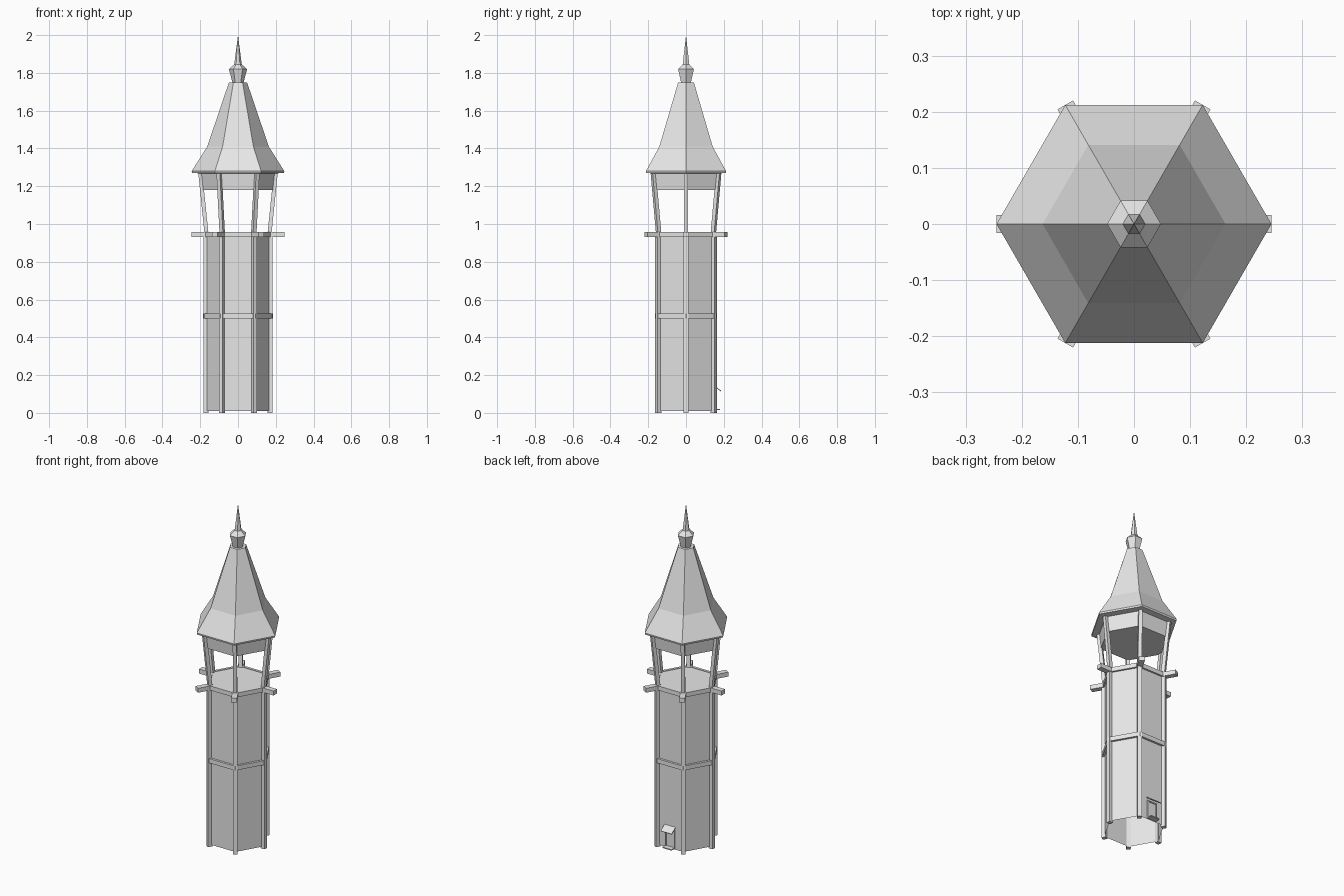
import bpy, bmesh
from math import cos, sin, radians
from mathutils import Vector, Matrix

if "Cube" in bpy.data.objects:
    bpy.data.objects.remove(bpy.data.objects["Cube"])

grey = bpy.data.materials.new("light grey")
grey.use_nodes = True
COLOUR = (0.8, 0.8, 0.8, 1)
grey.diffuse_color = COLOUR
grey.node_tree.nodes["Principled BSDF"].inputs["Base Color"].default_value = COLOUR

CORNERS = [radians(60 * i) for i in range(6)]


def finish(name, bm):
    bmesh.ops.recalc_face_normals(bm, faces=bm.faces)
    mesh = bpy.data.meshes.new(name)
    bm.to_mesh(mesh)
    bm.free()
    mesh.materials.append(grey)
    obj = bpy.data.objects.new(name, mesh)
    bpy.context.collection.objects.link(obj)
    return obj


def hexagon(name, profile, cap_start=False, cap_end=False, closed=False):
    """Six-sided shell through (radius, height) points."""
    bm = bmesh.new()
    rings = []
    for r, z in profile:
        if r == 0:
            rings.append([bm.verts.new((0, 0, z))] * 6)
        else:
            rings.append([bm.verts.new((r * cos(a), r * sin(a), z)) for a in CORNERS])
    pairs = list(zip(rings, rings[1:]))
    if closed:
        pairs.append((rings[-1], rings[0]))
    for low, high in pairs:
        for i in range(6):
            j = (i + 1) % 6
            loop = [low[i], low[j], high[j], high[i]]
            bm.faces.new(list(dict.fromkeys(loop)))
    if cap_start:
        bm.faces.new(rings[0])
    if cap_end:
        bm.faces.new(rings[-1])
    return finish(name, bm)


def band(name, inner, outer, z0, z1):
    return hexagon(name, [(inner, z0), (outer, z0), (outer, z1), (inner, z1)], closed=True)


def corner_bars(name, start, end, depth, width):
    """A bar at each corner between two (radius, height) points."""
    bm = bmesh.new()
    a, b = Vector((start[0], 0, start[1])), Vector((end[0], 0, end[1]))
    axis = b - a
    side = Vector((0, 1, 0))
    turn = Matrix((side.cross(axis.normalized()), side, axis.normalized())).transposed().to_4x4()
    for angle in CORNERS:
        matrix = (Matrix.Rotation(angle, 4, "Z") @ Matrix.Translation((a + b) / 2) @ turn
                  @ Matrix.Diagonal((depth, width, axis.length, 1)))
        bmesh.ops.create_cube(bm, size=1, matrix=matrix)
    return finish(name, bm)


def box(name, centre, size, tilt=0):
    bm = bmesh.new()
    matrix = (Matrix.Translation(centre) @ Matrix.Rotation(radians(tilt), 4, "X")
              @ Matrix.Diagonal((*size, 1)))
    bmesh.ops.create_cube(bm, size=1, matrix=matrix)
    return finish(name, bm)


# Shaft, open underneath, with the lookout floor on top
hexagon("tower_wall", [(0.17, 0.01), (0.17, 0.955)], cap_end=True)
corner_bars("wall_posts", (0.17, 0), (0.17, 0.955), 0.025, 0.024)
band("middle_band", 0.165, 0.185, 0.5, 0.526)
band("floor_band", 0.165, 0.182, 0.932, 0.958)
corner_bars("floor_beams", (0.16, 0.945), (0.245, 0.945), 0.026, 0.032)

# Open lookout with leaning posts and the panel ring below the eaves
corner_bars("lookout_posts", (0.167, 0.95), (0.2, 1.272), 0.021, 0.021)
hexagon("eaves_panel", [(0.19, 1.18), (0.2, 1.272)], cap_start=True)

# Flared roof and spire
hexagon("roof", [(0.2, 1.268), (0.243, 1.27), (0.245, 1.28), (0.163, 1.41), (0.048, 1.75)],
        cap_end=True)
hexagon("spire", [(0.03, 1.75), (0.048, 1.82), (0.02, 1.845), (0, 2)])

# Small back door with frame, sloping canopy and step
wall_y = 0.147
box("door", (0, wall_y, 0.07), (0.05, 0.004, 0.1))
for x in (-0.028, 0.028):
    box("door_jamb", (x, wall_y + 0.002, 0.07), (0.007, 0.01, 0.11))
box("door_lintel", (0, wall_y + 0.002, 0.122), (0.063, 0.01, 0.007))
box("door_canopy", (0, wall_y + 0.02, 0.129), (0.072, 0.045, 0.005), -35)
box("door_step", (0, wall_y + 0.015, 0.018), (0.06, 0.034, 0.006))
